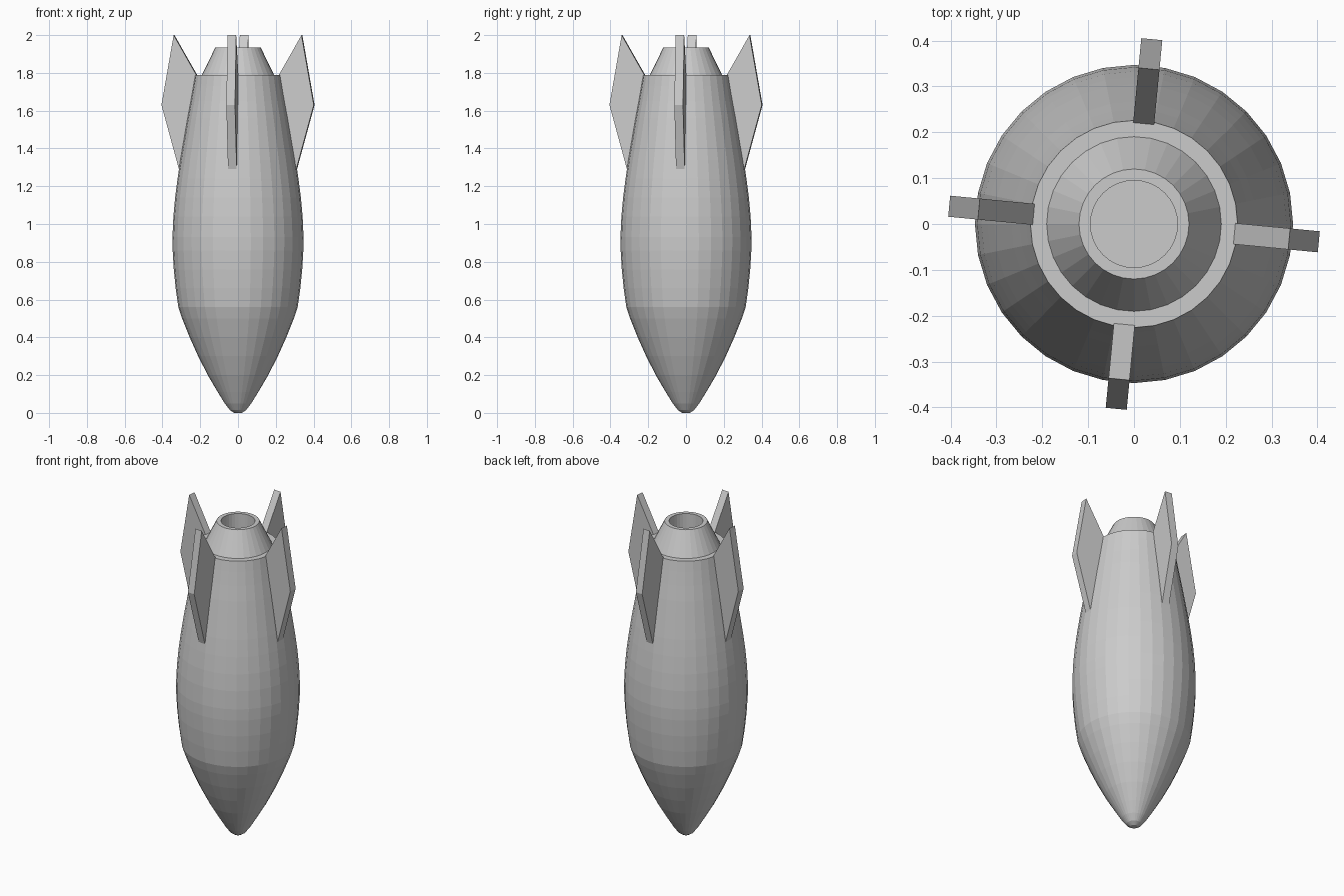
import bpy, bmesh, math

if "Cube" in bpy.data.objects:
    bpy.data.objects.remove(bpy.data.objects["Cube"])

SIDES = 32


def make_object(name, bm):
    bmesh.ops.recalc_face_normals(bm, faces=bm.faces)
    mesh = bpy.data.meshes.new(name)
    bm.to_mesh(mesh)
    bm.free()
    obj = bpy.data.objects.new(name, mesh)
    bpy.context.collection.objects.link(obj)
    return obj


def lathe(name, profile):
    """Spin (radius, z) points about z and cap both ends."""
    bm = bmesh.new()
    rings = []
    for r, z in profile:
        rings.append([bm.verts.new((r * math.cos(2 * math.pi * i / SIDES),
                                    r * math.sin(2 * math.pi * i / SIDES), z))
                      for i in range(SIDES)])
    for a, b in zip(rings, rings[1:]):
        for i in range(SIDES):
            j = (i + 1) % SIDES
            bm.faces.new((a[i], a[j], b[j], b[i]))
    bm.faces.new(rings[0])
    bm.faces.new(rings[-1])
    return make_object(name, bm)


def fin(name, outline, thickness, angle):
    """Flat plate in the radius-z plane, turned about z."""
    bm = bmesh.new()
    c, s = math.cos(angle), math.sin(angle)
    sides = []
    for t in (-thickness / 2, thickness / 2):
        sides.append([bm.verts.new((r * c - t * s, r * s + t * c, z))
                      for r, z in outline])
    n = len(outline)
    bm.faces.new(sides[0])
    bm.faces.new(sides[1])
    for i in range(n):
        j = (i + 1) % n
        bm.faces.new((sides[0][i], sides[0][j], sides[1][j], sides[1][i]))
    return make_object(name, bm)


# Teardrop hull, nose down, flat at the tail
lathe("hull", [
    (0.02, 0), (0.043, 0.015), (0.07, 0.05), (0.107, 0.11), (0.16, 0.2),
    (0.211, 0.3), (0.256, 0.4), (0.296, 0.5), (0.316, 0.56), (0.33, 0.66),
    (0.34, 0.76), (0.346, 0.86), (0.347, 0.93), (0.342, 1.04), (0.333, 1.14),
    (0.32, 1.24), (0.305, 1.34), (0.286, 1.45), (0.267, 1.56), (0.25, 1.65),
    (0.236, 1.73), (0.226, 1.79)])

# Hollow tail nozzle
lathe("tail_nozzle", [
    (0.193, 1.785), (0.12, 1.935), (0.095, 1.935), (0.095, 1.80)])

# Four fins, slightly turned off the axes
outline = [(0.22, 1.79), (0.34, 2.0), (0.405, 1.63), (0.312, 1.29)]
for k in range(4):
    fin(f"fin_{k + 1}", outline, 0.046, math.radians(-5.5 + 90 * k))
